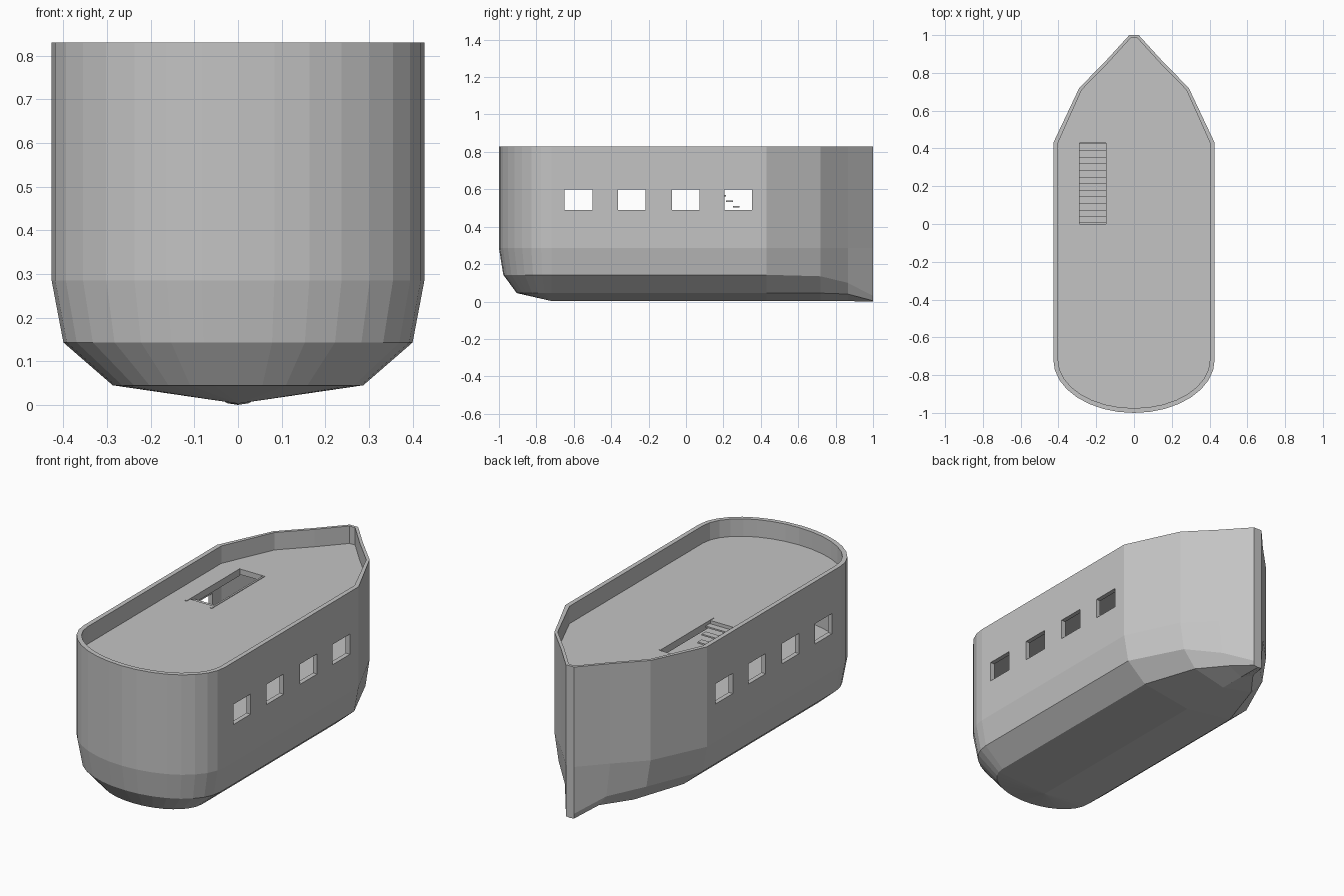
import bpy, bmesh, math

cube = bpy.data.objects.get("Cube")
if cube:
    bpy.data.objects.remove(cube, do_unlink=True)

grey = bpy.data.materials.new("hull_grey")
grey.use_nodes = True
COLOR = (0.55, 0.55, 0.55, 1)
grey.diffuse_color = COLOR
grey.node_tree.nodes["Principled BSDF"].inputs["Base Color"].default_value = COLOR

STERN_Y = -0.72
BOW_Y = 0.43
ARC_STEPS = 8


def finish(name, bm):
    bmesh.ops.remove_doubles(bm, verts=bm.verts, dist=0.0005)
    bmesh.ops.recalc_face_normals(bm, faces=bm.faces)
    mesh = bpy.data.meshes.new(name)
    bm.to_mesh(mesh)
    bm.free()
    mesh.materials.append(grey)
    obj = bpy.data.objects.new(name, mesh)
    bpy.context.collection.objects.link(obj)
    return obj


def ring(z, half_width, stern_depth, bow):
    """Closed hull outline: rounded stern, straight sides, tapering bow.
    Bow stations are (x, y, z)."""
    half = []
    for i in range(ARC_STEPS + 1):
        a = math.pi / 2 * i / ARC_STEPS
        half.append((half_width * math.sin(a), STERN_Y - stern_depth * math.cos(a), z))
    half.append((half_width, BOW_Y, z))
    half += bow
    return [(-x, y, h) for x, y, h in reversed(half[1:])] + half


def loft(name, rings, cap_ends=True):
    bm = bmesh.new()
    loops = [[bm.verts.new(p) for p in r] for r in rings]
    n = len(loops[0])
    for low, high in zip(loops, loops[1:]):
        for i in range(n):
            j = (i + 1) % n
            bm.faces.new((low[i], low[j], high[j], high[i]))
    if cap_ends:
        bm.faces.new(loops[0])
        bm.faces.new(loops[-1])
    return bm


def box(name, x0, x1, y0, y1, z0, z1):
    bm = bmesh.new()
    bmesh.ops.create_cube(bm, size=1)
    for v in bm.verts:
        v.co = ((x0 + x1) / 2 + v.co.x * (x1 - x0),
                (y0 + y1) / 2 + v.co.y * (y1 - y0),
                (z0 + z1) / 2 + v.co.z * (z1 - z0))
    return finish(name, bm)


def cut(target, cutter):
    mod = target.modifiers.new("opening", 'BOOLEAN')
    mod.operation = 'DIFFERENCE'
    mod.solver = 'EXACT'
    mod.object = cutter
    bpy.context.view_layer.objects.active = target
    bpy.ops.object.modifier_apply(modifier=mod.name)
    bpy.data.objects.remove(cutter, do_unlink=True)


def outer(z):
    return ring(z, 0.427, 0.28, [(0.29, 0.72, z), (0.148, 0.865, z), (0.025, 1, z)])


def inner(z):
    return ring(z, 0.402, 0.255, [(0.277, 0.71, z), (0.137, 0.853, z), (0.017, 0.985, z)])


# Hull shell: keel, chines, outer wall, rim, inner wall, cabin floor
keel = ring(0.003, 0, 0, [(0, 0.72, 0.003), (0, 0.865, 0.002), (0, 1, 0)])
low_chine = ring(0.045, 0.287, 0.185,
                 [(0.19, 0.72, 0.045), (0.08, 0.865, 0.04), (0.025, 1, 0.004)])
high_chine = ring(0.143, 0.4, 0.257,
                  [(0.265, 0.72, 0.135), (0.125, 0.865, 0.1), (0.025, 1, 0.03)])
bm = loft("hull", [low_chine, high_chine, outer(0.285), outer(0.83),
                   inner(0.83), inner(0.33)], cap_ends=False)
bm.verts.ensure_lookup_table()
n = len(keel)
bm.faces.new(bm.verts[-n:])
# Bottom panels fold from the lower chine to the keel line
low = list(bm.verts[:n])
spine = {}
base = []
for p in keel:
    key = round(p[1], 3)
    if key not in spine:
        spine[key] = bm.verts.new(p)
    base.append(spine[key])
for i in range(n):
    j = (i + 1) % n
    corners = [low[i], low[j], base[j]]
    if base[i] is not base[j]:
        corners.append(base[i])
    bm.faces.new(corners)
hull = finish("hull", bm)

# Four square windows through both sides
for y in (-0.575, -0.29, -0.002, 0.28):
    cut(hull, box("window_cutter", -0.6, 0.6, y - 0.074, y + 0.074, 0.49, 0.6))

# Deck with stair opening
deck = finish("deck", loft("deck", [inner(0.705), inner(0.735)]))
cut(deck, box("hatch_cutter", -0.293, -0.142, 0, BOW_Y, 0.6, 0.9))

# Trim strips along the opening
for side, x in (("right", -0.293), ("left", -0.142)):
    box(side + "_hatch_trim", x - 0.005, x + 0.005, -0.03, BOW_Y, 0.7, 0.738)

# Open treads descending towards the bow
for i in range(12):
    y = 0.005 + i * 0.035
    z = 0.72 - i * 0.03
    box("stair_tread", -0.288, -0.147, y, y + 0.035, z - 0.008, z)
